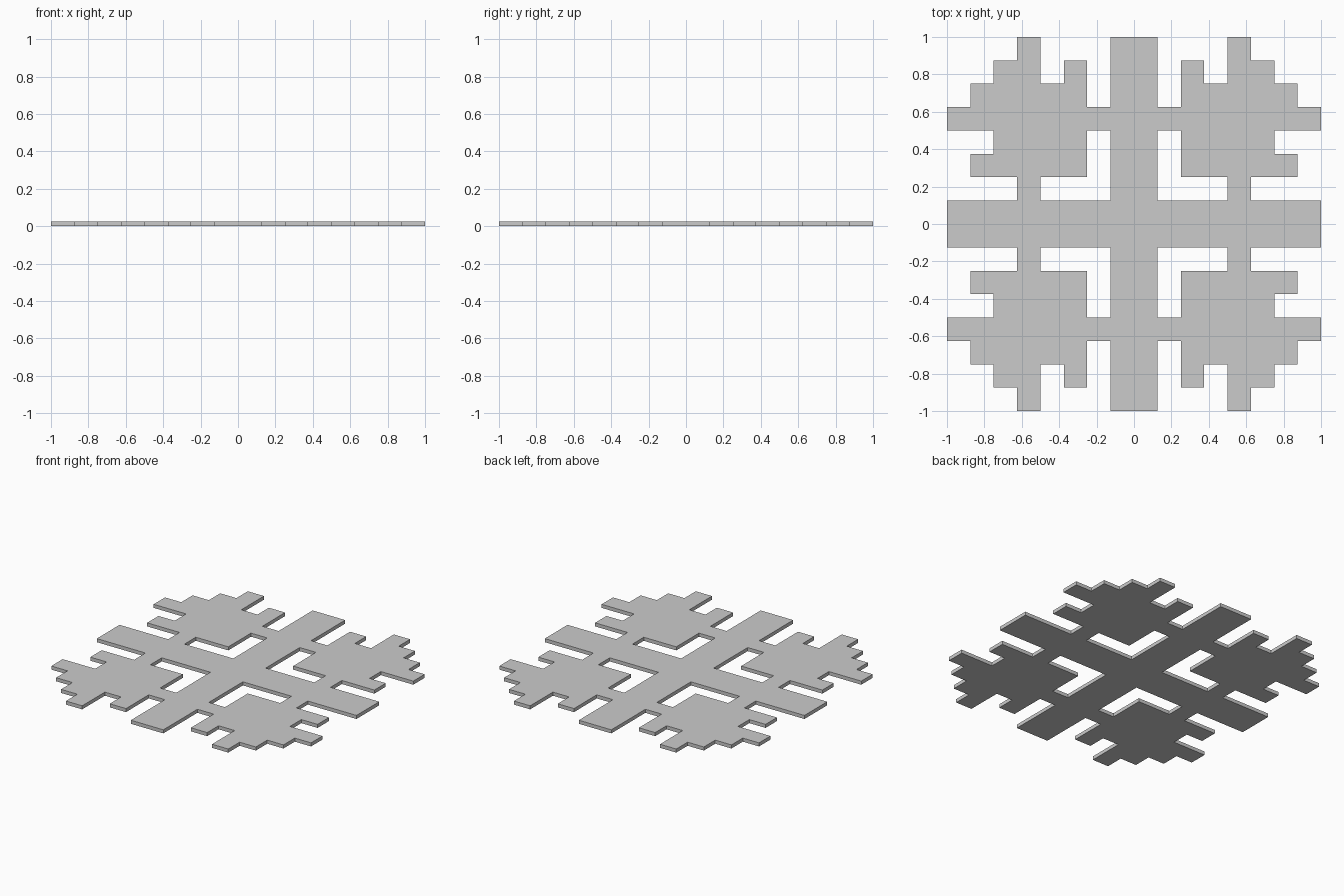
import bpy, bmesh

if "Cube" in bpy.data.objects:
    bpy.data.objects.remove(bpy.data.objects["Cube"])

CELL = 0.125
THICKNESS = 0.025

# One quarter of the plate as a cell pattern, rows from the centre outwards (+y)
QUARTER = [
    "########",
    "#...#...",
    "#.#####.",
    "#.####..",
    "########",
    "#.#####.",
    "#.#.##..",
    "#...#...",
]

# Flat quarter sheet
bm = bmesh.new()
for j, row in enumerate(QUARTER):
    for i, mark in enumerate(row):
        if mark == "#":
            corners = ((i, j), (i + 1, j), (i + 1, j + 1), (i, j + 1))
            bm.faces.new([bm.verts.new((x * CELL, y * CELL, 0)) for x, y in corners])
bmesh.ops.remove_doubles(bm, verts=bm.verts, dist=1e-4)

mesh = bpy.data.meshes.new("snowflake_plate")
bm.to_mesh(mesh)
bm.free()
plate = bpy.data.objects.new("snowflake_plate", mesh)
bpy.context.collection.objects.link(plate)

# Mirror to the full plate, then thicken upwards from z = 0
mirror = plate.modifiers.new("mirror", 'MIRROR')
mirror.use_axis = (True, True, False)
solid = plate.modifiers.new("thickness", 'SOLIDIFY')
solid.thickness = THICKNESS
solid.offset = 1
